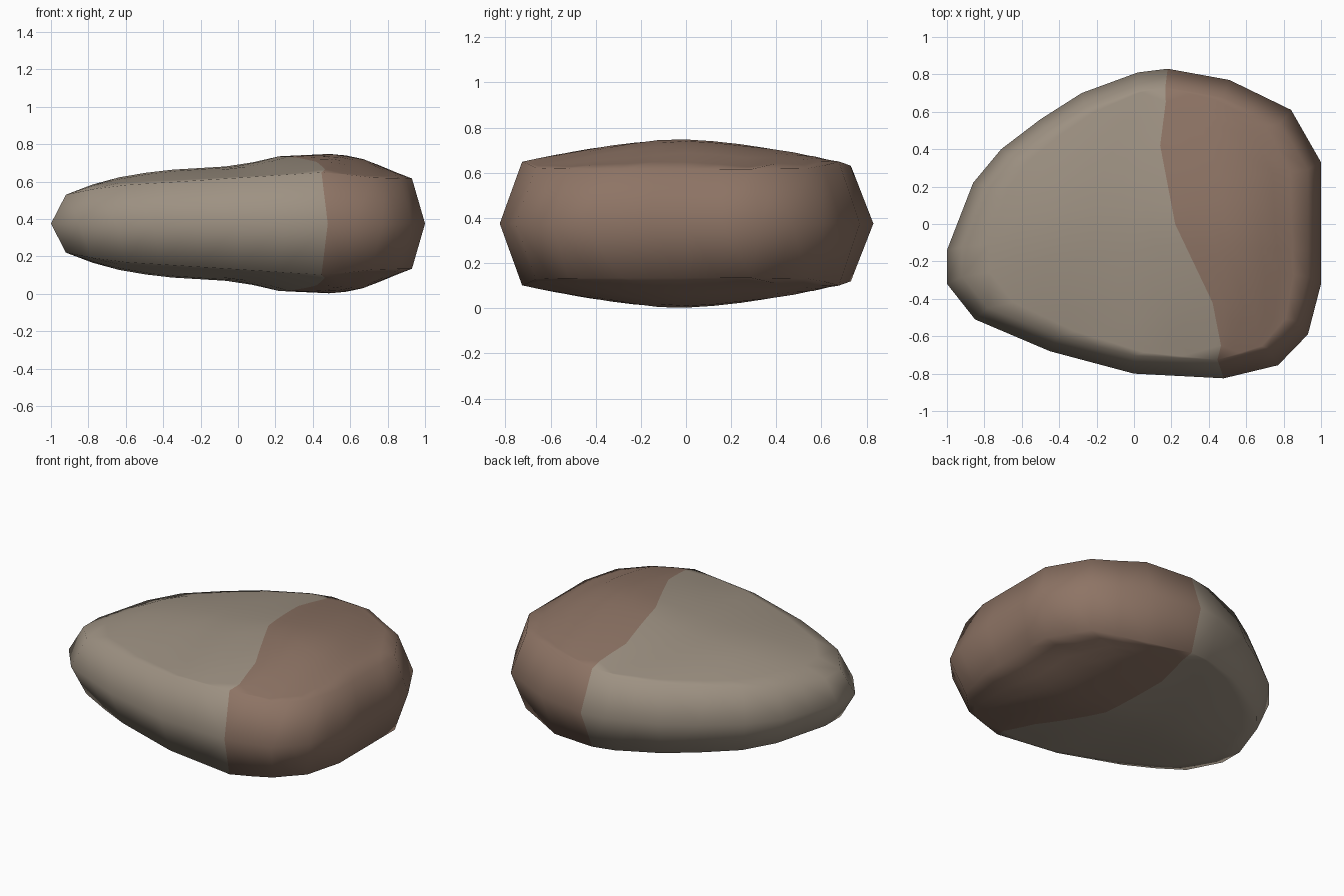
import bpy, bmesh
from mathutils import Vector

if "Cube" in bpy.data.objects:
    bpy.data.objects.remove(bpy.data.objects["Cube"])

MID = 0.375
LEFT = [(.18, .83), (.02, .81), (-.28, .7), (-.5, .56), (-.71, .4), (-.86, .22), (-.93, .04),
        (-1, -.14), (-1, -.32), (-.85, -.51), (-.45, -.68), (0, -.8), (.48, -.825)]
RIGHT = [(.18, .83), (.51, .77), (.84, .61), (1, .33), (1, 0), (1, -.32), (.93, -.59),
         (.77, -.755), (.48, -.825)]
SEAM = [(.18, .73), (.14, .42), (.22, 0), (.42, -.42), (.48, -.726)]
RIM = [(-1, .12), (-.92, .155), (-.7, .2), (.47, .275), (.73, .245), (1, .24)]
CROWN = [(-.92, .155), (-.71, .235), (-.42, .285), (0, .31), (.22, .36), (.53, .375),
         (.7, .34), (.8, .29), (.93, .245)]
STEPS = 8


def lookup(table, x):
    """Linear interpolation in a table sorted by its first value."""
    if x <= table[0][0]:
        return table[0][1]
    for (a, p), (b, q) in zip(table, table[1:]):
        if x <= b:
            return p + (q - p) * (x - a) / max(b - a, 1e-6)
    return table[-1][1]


def refine(points, segments):
    """Split the longest edges until the path has the wanted segment count."""
    pts = [Vector(p) for p in points]
    while len(pts) - 1 < segments:
        i = max(range(len(pts) - 1), key=lambda k: (pts[k + 1] - pts[k]).length)
        pts.insert(i + 1, (pts[i] + pts[i + 1]) / 2)
    return pts


def inset(p):
    return Vector((p[0] * (.92 if p[0] < 0 else .93), p[1] * .88))


ring = [inset(p) for p in LEFT] + [inset(p) for p in RIGHT]
upper = sorted(tuple(p) for p in [inset(q) for q in LEFT[:8]] + [inset(q) for q in RIGHT[1:5]])
lower = sorted(tuple(p) for p in [inset(q) for q in LEFT[8:]] + [inset(q) for q in RIGHT[5:-1]])


def height(p):
    """Half thickness: rim height rising to the crown in the middle."""
    hi, lo = lookup(upper, p.x), lookup(lower, p.x)
    q = min(1, abs(p.y - (hi + lo) / 2) / max((hi - lo) / 2, .01))
    rim = lookup(RIM, p.x)
    return rim + max(0, lookup(CROWN, p.x) - rim) * (1 - q ** 1.6)


seam = refine(SEAM, 16)
seam[0], seam[-1] = inset(LEFT[0]), inset(LEFT[-1])
bm = bmesh.new()


def vert(p, z):
    return bm.verts.new((p.x, p.y, MID + z))


# Each coloured half: ruled top and bottom caps plus a faceted rim
for mat, outline in enumerate((LEFT, RIGHT)):
    outer = refine(outline, 16)
    for side in (1, -1):
        rows = []
        for s, o in zip(seam, outer):
            edge = inset(o)
            row = [s.lerp(edge, k / STEPS) for k in range(STEPS)]
            row = [vert(p, side * height(p)) for p in row]
            row.append(vert(edge, side * lookup(RIM, edge.x)))
            row.append(vert(o, 0))
            rows.append(row)
        for a, b in zip(rows, rows[1:]):
            for k in range(STEPS + 1):
                face = bm.faces.new((a[k], b[k], b[k + 1], a[k + 1]))
                face.material_index = mat
                face.smooth = True

bmesh.ops.remove_doubles(bm, verts=bm.verts, dist=.003)
bmesh.ops.recalc_face_normals(bm, faces=bm.faces)
mesh = bpy.data.meshes.new("stone")
bm.to_mesh(mesh)
bm.free()

for name, colour in (("pale_stone", (.34, .285, .225, 1)), ("brown_stone", (.27, .175, .13, 1))):
    mat = bpy.data.materials.new(name)
    mat.diffuse_color = colour
    mat.use_nodes = True
    mat.node_tree.nodes["Principled BSDF"].inputs["Base Color"].default_value = mat.diffuse_color
    mesh.materials.append(mat)
bpy.context.collection.objects.link(bpy.data.objects.new("stone", mesh))
